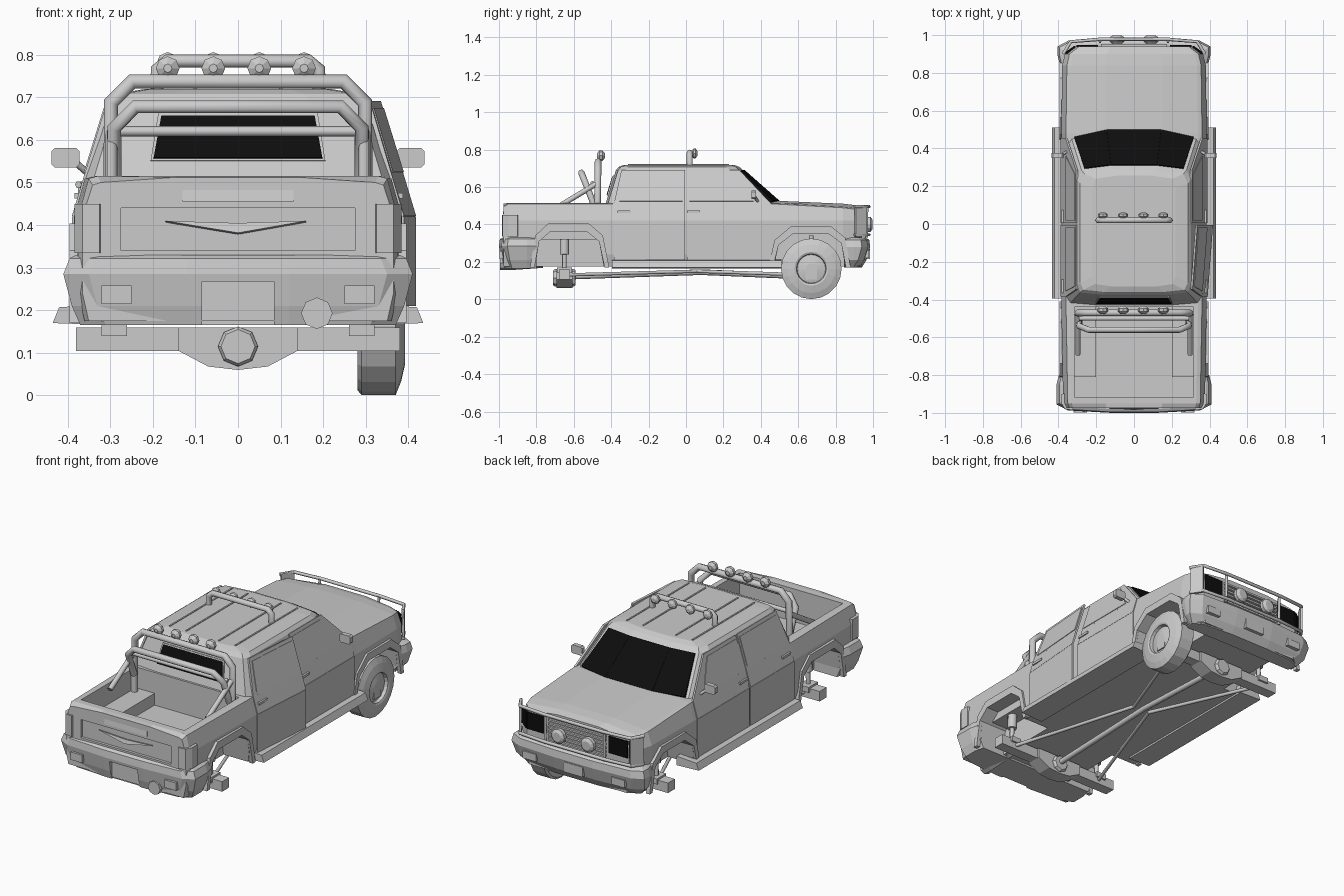
import bpy, bmesh
from math import cos, sin, pi
from mathutils import Vector

if "Cube" in bpy.data.objects:
    bpy.data.objects.remove(bpy.data.objects["Cube"])

black = bpy.data.materials.new("black_glass")
black.diffuse_color = (0.004, 0.004, 0.004, 1)
black.use_nodes = True
black.node_tree.nodes["Principled BSDF"].inputs["Base Color"].default_value = black.diffuse_color

def finish(bm, name, mat=None):
    bmesh.ops.recalc_face_normals(bm, faces=bm.faces[:])
    me = bpy.data.meshes.new(name)
    bm.to_mesh(me)
    bm.free()
    ob = bpy.data.objects.new(name, me)
    bpy.context.collection.objects.link(ob)
    if mat:
        me.materials.append(mat)
    return ob

def loft(name, rings, mat=None):
    bm = bmesh.new()
    vs = [[bm.verts.new(p) for p in r] for r in rings]
    n = len(vs[0])
    for a, b in zip(vs, vs[1:]):
        for i in range(n):
            bm.faces.new((a[i], a[(i+1) % n], b[(i+1) % n], b[i]))
    bm.faces.new(vs[0])
    bm.faces.new(vs[-1])
    return finish(bm, name, mat)

def panels(name, polys, t, mat=None):
    """Flat plates, each thickened by t to both sides."""
    bm = bmesh.new()
    for poly in polys:
        p = [Vector(q) for q in poly]
        nrm = sum((p[i].cross(p[(i+1) % len(p)]) for i in range(len(p))), Vector()).normalized()*t
        a, b = ([bm.verts.new(q+s*nrm) for q in p] for s in (1, -1))
        for i in range(len(p)):
            j = (i+1) % len(p)
            bm.faces.new((a[i], a[j], b[j], b[i]))
        bm.faces.new(a)
        bm.faces.new(b)
    return finish(bm, name, mat)

def box(name, x0, x1, y0, y1, z0, z1, mat=None):
    return loft(name, [[(x0, y0, z), (x1, y0, z), (x1, y1, z), (x0, y1, z)] for z in (z0, z1)], mat)

def tube(name, pts, r, res=2):
    cu = bpy.data.curves.new(name, 'CURVE')
    cu.dimensions = '3D'
    cu.bevel_depth, cu.bevel_resolution, cu.use_fill_caps = r, res, True
    sp = cu.splines.new('POLY')
    sp.points.add(len(pts)-1)
    for q, p in zip(sp.points, pts):
        q.co = (*p, 1)
    ob = bpy.data.objects.new(name, cu)
    bpy.context.collection.objects.link(ob)
    bpy.ops.object.select_all(action='DESELECT')
    bpy.context.view_layer.objects.active = ob
    ob.select_set(True)
    bpy.ops.object.convert(target='MESH')

def lathe(name, prof, c, axis, n=10):
    """prof: (offset along axis, radius) about centre c."""
    rings = []
    for o, r in prof:
        ring = []
        for i in range(n):
            u, v = r*cos(2*pi*i/n), r*sin(2*pi*i/n)
            ring.append((c[0]+o, c[1]+u, c[2]+v) if axis == 'x' else (c[0]+u, c[1]+o, c[2]+v))
        rings.append(ring)
    return loft(name, rings)

def cut(ob, cutter):
    m = ob.modifiers.new("cut", 'BOOLEAN')
    m.object, m.operation, m.solver = cutter, 'DIFFERENCE', 'EXACT'
    cutter.hide_render = True
    bpy.context.view_layer.objects.active = ob
    bpy.ops.object.modifier_apply(modifier="cut")
    bpy.data.objects.remove(cutter)

def sym(half):
    """Close a right-hand outline [(x, v)...] with its mirror image."""
    return half + [(-x, v) for x, v in reversed(half) if x > 1e-6]

# lower body: cross-sections along y (y, half width, top, crown)
rings = []
for y, w, zt, cr in [(-.975, .365, .50, .012), (-.95, .375, .515, 0), (-.42, .385, .515, 0), (.48, .385, .515, .012),
                     (.84, .38, .495, .016), (.90, .365, .488, .016), (.94, .31, .475, .018)]:
    half = [(w*.96, .175), (w, .24), (w, .42), (w*.935, zt-.006), (w*.88, zt), (w*.4, zt+cr)]
    rings.append([(x, y, z) for x, z in sym(half)])
body = loft("body", rings)

# wheel arches, bed and tailgate recess
arches = {"rear": [(-.81, .15), (-.785, .31), (-.725, .362), (-.53, .362), (-.465, .31), (-.435, .15)],
          "front": [(.465, .15), (.495, .29), (.575, .352), (.76, .352), (.83, .30), (.855, .15)]}
for s in (1, -1):
    for a in arches.values():
        cut(body, loft("arch_cutter", [[(s*x, y, z) for y, z in a] for x in (.22, .5)]))
cut(body, box("bed_cutter", -.315, .315, -.915, -.44, .335, .7))
cut(body, box("tailgate_cutter", -.275, .275, -1.1, -.96, .34, .44))

# cab: horizontal outlines from belt line to roof
rings = []
for z, w, yr, yf, bow in [(.49, .362, -.43, .46, .06), (.51, .36, -.43, .455, .06), (.69, .302, -.375, .285, .025),
                          (.708, .285, -.36, .265, .025), (.719, .22, -.33, .24, .02)]:
    rings.append([(x, y, z) for x, y in sym([(w*.55, yr), (w*.94, yr+.012), (w, yr+.05), (w, yf-.05), (w*.92, yf), (w*.4, yf+bow*.8)])])
loft("cab", rings)
for x in (-.2, -.1, .1, .2):
    box("roof_rib", x-.004, x+.004, -.31, .23, .71, .723)

# windscreen in three facets, rear window
def glass_strip(xa, ya, xb, yb):
    return [(xa[0], ya[0], .522), (xb[0], yb[0], .522), (xb[1], yb[1], .685), (xa[1], ya[1], .685)]
wb, wt = [(.315, .457), (.144, .495)], [(.262, .292), (.121, .31)]
L = lambda s: glass_strip((s*wb[0][0], s*wt[0][0]), (wb[0][1], wt[0][1]), (s*wb[1][0], s*wt[1][0]), (wb[1][1], wt[1][1]))
M = glass_strip((-.144, -.121), (.495, .31), (.144, .121), (.495, .31))
panels("windscreen", [L(1), L(-1), M], .007, black)
panels("rear_window_frame", [[(-.205, -.417, .55), (.205, -.417, .55), (.187, -.385, .662), (-.187, -.385, .662)]], .005)
panels("rear_window", [[(-.198, -.418, .556), (.198, -.418, .556), (.18, -.388, .655), (-.18, -.388, .655)]], .007, black)

# doors: the right rear one stands slightly ajar at its leading edge
def side(y, z, s, ajar=0):
    x = .385 if z <= .42 else .385-(z-.42)*.3 if z <= .51 else .358-(z-.51)*.31
    return (s*(x+ajar*max(0, (y+.38)/.37)), y, z)
for s in (1, -1):
    for nm, ya, yb, yt, wbelt, wtop in [("front", .006, .455, .285, .36, .265), ("rear", -.006, -.385, -.345, -.355, -.33)]:
        aj = .028 if s > 0 and nm == "rear" else 0
        f = lambda pts: [side(y, z, s, aj) for y, z in pts]
        panels(nm+"_door", [f([(ya, .21), (yb, .21), (yb, .42), (ya, .42)]), f([(ya, .42), (yb, .42), (yb, .51), (ya, .51)]),
                            f([(ya, .51), (yb, .51), (yt, .69), (ya, .69)])], .005)
        panels(nm+"_side_window", [f([(ya*3, .522), (wbelt, .522), (wtop, .672), (ya*3, .672)])], .008)
        yh = .04 if nm == "front" else -.33
        x = side(yh, .47, 1, aj)[0]
        box(nm+"_door_handle", *sorted((s*x, s*(x+.014))), yh-.035, yh+.035, .462, .475)
    # mirrors, running boards, arch flares
    loft("mirror", [[(s*(.405+dx), y, .558+dz) for dx, dz in [(-.033, -.015), (-.025, -.023), (.025, -.023), (.033, -.015),
          (.033, .015), (.025, .023), (-.025, .023), (-.033, .015)]] for y in (.35, .375)])
    tube("mirror_arm", [(s*.345, .39, .515), (s*.385, .365, .55)], .008, 1)
    loft("running_board", [[(s*x, y, z) for x, z in [(.30, .165), (.435, .17), (.42, .207), (.30, .215)]] for y in (-.395, .51)])
    for nm, a in arches.items():
        cy = (a[0][0]+a[-1][0])/2
        out = [(cy+(y-cy)*1.13, .17+(z-.17)*1.22) for y, z in a]
        inn = [(y, max(z, .17)) for y, z in a]
        out = [(y, max(z, .17)) for y, z in out]
        panels(nm+"_arch_flare", [[(s*.384, *q) for q in (inn[i], inn[i+1], out[i+1], out[i])] for i in range(5)], .011)

# bumpers: plan outlines stacked in z
def bumper(name, d, yin, levels):
    rings = []
    for z, w, tip in levels:
        half = [(w-.012, yin), (w, yin+.05), (w, tip-.045), (w-.06, tip-.013), (.12, tip)]
        rings.append([(x, d*y, z) for x, y in sym(half)])
    return loft(name, rings)
rb = bumper("rear_bumper", -1, .80, [(.165, .37, .975), (.21, .39, .988), (.285, .41, 1.0), (.322, .395, .995), (.33, .38, .98)])
bumper("front_bumper", 1, .845, [(.17, .355, .94), (.21, .39, .965), (.28, .405, .985), (.318, .395, .98), (.33, .37, .96)])
cut(rb, box("plate_cutter", -.085, .085, -1.1, -.965, .1, .268))
box("rear_plate", -.052, .052, -.975, -.96, .185, .245)
box("front_plate", -.06, .06, .95, .985, .215, .27)
for s in (1, -1):
    box("bumper_lamp", s*.285-.035, s*.285+.035, -.998, -.95, .215, .258)
    box("front_bumper_lamp", s*.27-.04, s*.27+.04, .93, .978, .22, .26)
    loft("tail_lamp", [[(s*x, y, z) for x, y in [(.315, -.93), (.325, -.985), (.365, -.98), (.384, -.95), (.384, -.90), (.33, -.89)]]
                       for z in (.335, .45)])
lathe("exhaust_pipe", [(-.03, .037), (.03, .037), (.2, .025)], (.185, -.965, .193), 'y', 8)

# tailgate trim
panels("tailgate_chevron", [[(-.17, -.965, .408), (0, -.972, .403), (.16, -.965, .408), (0, -.978, .38)]], .007)
panels("tailgate_plate", [[(-.13, -.974, .455), (.13, -.974, .455), (.13, -.966, .508), (-.13, -.966, .508)]], .005)
# bed wheel boxes
for s in (1, -1):
    box("bed_wheel_box", *sorted((s*.2, s*.32)), -.81, -.436, .32, .40)

# nose: headlamps, grille, guard and round lamps
for s in (1, -1):
    panels("headlamp", [[(s*.19, .942, .37), (s*.305, .942, .37), (s*.305, .942, .462), (s*.19, .942, .462)],
                        [(s*.312, .94, .37), (s*.362, .904, .375), (s*.358, .904, .468), (s*.312, .94, .462)]], .005, black)
    tube("guard_post", [(s*.18, .965, .33), (s*.18, .968, .495)], .008, 1)
    panels("guard_end", [[(s*.335, .965, .335), (s*.375, .905, .335), (s*.37, .905, .50), (s*.335, .965, .50)]], .006)
    lathe("driving_lamp", [(-.025, .02), (-.005, .04), (.015, .04), (.025, .025)], (s*.09, .972, .40), 'y', 12)
for i in range(6):
    box("grille_slat", -.175, .175, .93, .952, .345+i*.021, .355+i*.021)
for z in (.345, .495):
    tube("guard_bar", [(-.375, .90, z), (-.335, .965, z), (-.18, .978, z), (.18, .978, z), (.335, .965, z), (.375, .90, z)], .009, 1)

# roll bars in the bed and lamp bar on the roof
def hoop(name, w, z0, z1, y0, y1, r):
    k = .05
    ym = y0+(y1-y0)*(z1-k-z0)/(z1-z0)
    tube(name, [(-w, y0, z0), (-w, ym, z1-k), (-w+k, y1, z1), (w-k, y1, z1), (w, ym, z1-k), (w, y0, z0)], r)
hoop("roll_bar", .298, .40, .737, -.475, -.47, .018)
hoop("rear_roll_bar", .29, .50, .678, -.49, -.56, .017)
tube("cross_bar", [(-.29, -.50, .62), (.29, -.50, .62)], .012)
for s in (1, -1):
    tube("roll_bar_strut", [(s*.297, -.475, .62), (s*.297, -.69, .49)], .014)
tube("roof_lamp_bar", [(-.19, .02, .70), (-.19, .02, .765), (-.165, .02, .785), (.165, .02, .785), (.19, .02, .765), (.19, .02, .70)], .016)
for x in (-.165, -.058, .05, .155):
    lathe("roof_lamp", [(-.012, .012), (0, .026), (.012, .026), (.022, .01)], (x, .04, .78), 'y', 8)
    lathe("roll_bar_lamp", [(-.022, .01), (-.008, .028), (.008, .028), (.022, .012)], (x, -.455, .768), 'y', 8)

# axles, shafts, dampers
for nm, y, d in (("rear", -.65, 1), ("front", .67, -1)):
    box(nm+"_axle", -.38, .38, y-.03, y+.03, .105, .16)
    panels(nm+"_diff_plate", [[(-.14, y, .105), (-.07, y, .068), (0, y, .06), (.07, y, .068), (.14, y, .105), (.14, y, .16), (-.14, y, .16)]], .042)
    lathe(nm+"_diff", [(-.06, .04), (-.05, .047), (.05, .047), (.06, .04)], (0, y, .115), 'y', 8)
    tube(nm+"_drive_shaft", [(0, y, .12), (0, .08, .145)], .015)
    for s in (1, -1):
        tube(nm+"_link", [(s*.29, y, .13), (s*.05, .06, .15)], .01, 1)
        box(nm+"_spring_pad", s*.29-.03, s*.29+.03, y-.04, y+.04, .14, .17)
        tube(nm+"_damper_rod", [(s*.29, y, .15), (s*.285, y, .34)], .012)
        tube(nm+"_damper", [(s*.288, y, .24), (s*.285, y, .32)], .025)

# the single wheel, front right
lathe("wheel", [(0, .10), (0, .15), (.01, .162), (.09, .162), (.103, .13), (.112, .09), (.108, .08), (.09, .076), (.1, .03)],
      (.28, .67, .163), 'x', 20)
